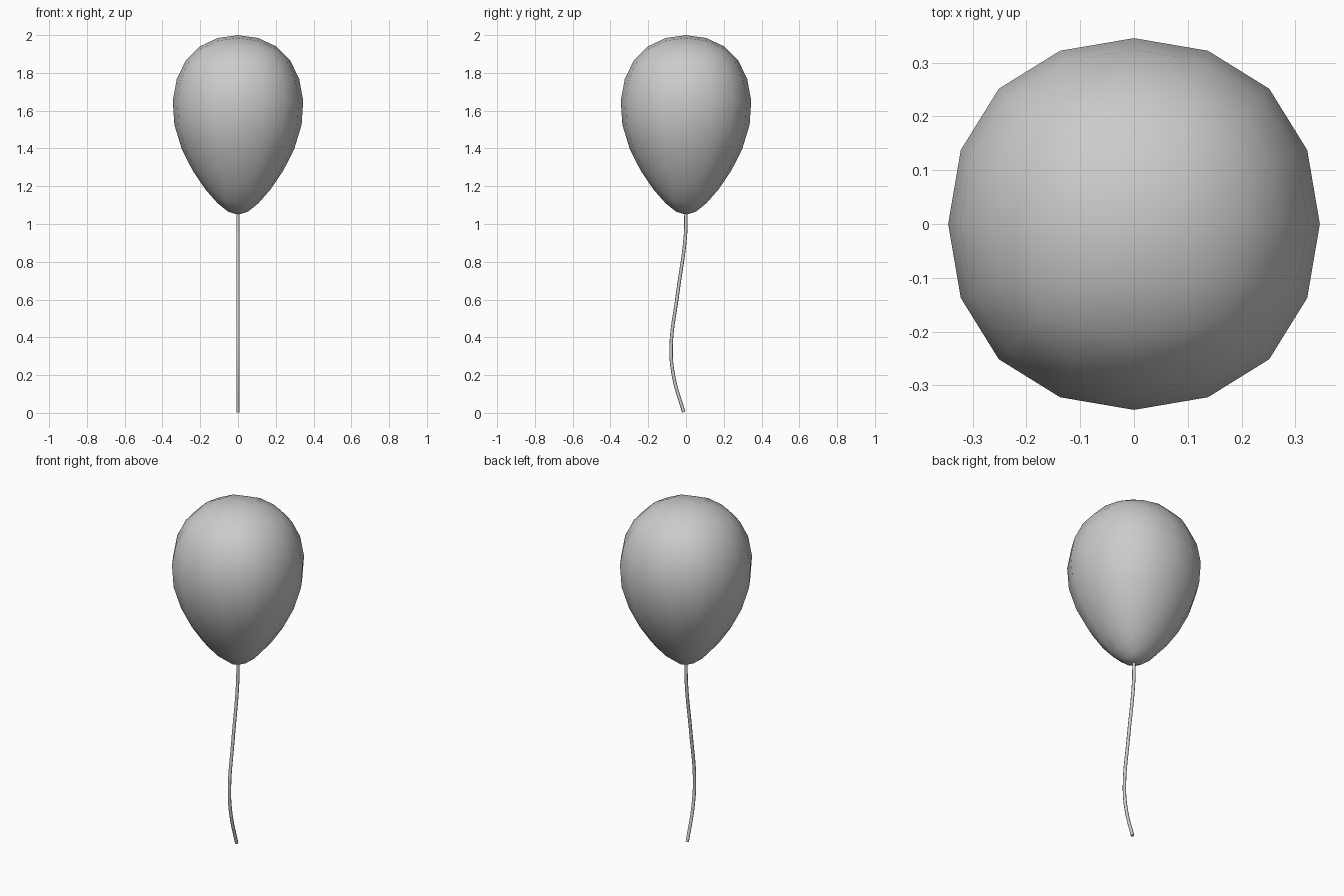
import bpy
import bmesh

if "Cube" in bpy.data.objects:
    bpy.data.objects.remove(bpy.data.objects["Cube"])

# Balloon: four-sided tapered cage, rounded by subdivision
bm = bmesh.new()
rings = []
for half, z in [(0.065, 1.008), (0.465, 1.525), (0.28, 2.041)]:
    rings.append([bm.verts.new((sx * half, sy * half, z))
                  for sx, sy in [(-1, -1), (1, -1), (1, 1), (-1, 1)]])
for low, high in zip(rings, rings[1:]):
    for i in range(4):
        j = (i + 1) % 4
        bm.faces.new((low[i], low[j], high[j], high[i]))
bm.faces.new(rings[0][::-1])
bm.faces.new(rings[-1])
for f in bm.faces:
    f.smooth = True
mesh = bpy.data.meshes.new("balloon")
bm.to_mesh(mesh)
bm.free()
balloon = bpy.data.objects.new("balloon", mesh)
bpy.context.collection.objects.link(balloon)
subsurf = balloon.modifiers.new("round", 'SUBSURF')
subsurf.levels = subsurf.render_levels = 2

# String: thin tube along a gently swaying path
path = [(0.0, 1.06), (-0.003, 0.94), (-0.046, 0.62),
        (-0.079, 0.34), (-0.065, 0.19), (-0.012, 0.004)]
curve = bpy.data.curves.new("string", 'CURVE')
curve.dimensions = '3D'
curve.bevel_depth = 0.009
curve.bevel_resolution = 2
curve.resolution_u = 6
curve.use_fill_caps = True
spline = curve.splines.new('BEZIER')
spline.bezier_points.add(len(path) - 1)
for point, (y, z) in zip(spline.bezier_points, path):
    point.co = (0, y, z)
    point.handle_left_type = point.handle_right_type = 'AUTO'
string = bpy.data.objects.new("string", curve)
bpy.context.collection.objects.link(string)
